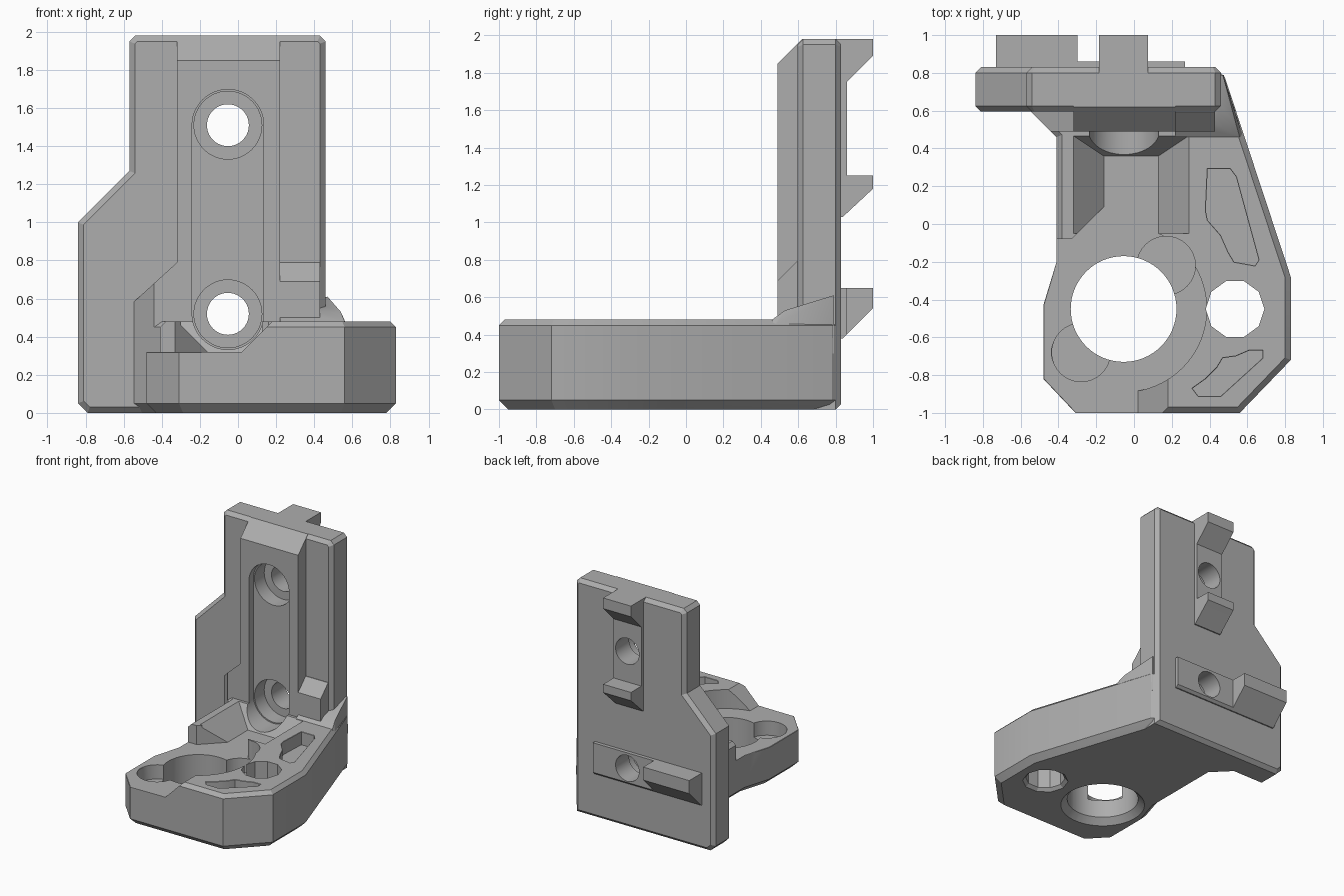
import bpy, bmesh, math
from mathutils import Vector

if "Cube" in bpy.data.objects:
    bpy.data.objects.remove(bpy.data.objects["Cube"])

grey = bpy.data.materials.new("matte_grey")
grey.use_nodes = True
GREY = (0.42, 0.42, 0.42, 1)
grey.diffuse_color = GREY
grey.node_tree.nodes["Principled BSDF"].inputs["Base Color"].default_value = GREY


def finish(name, bm):
    bmesh.ops.recalc_face_normals(bm, faces=bm.faces[:])
    mesh = bpy.data.meshes.new(name)
    bm.to_mesh(mesh)
    bm.free()
    mesh.materials.append(grey)
    ob = bpy.data.objects.new(name, mesh)
    bpy.context.collection.objects.link(ob)
    return ob


def chamfer(bm, edges, width):
    if edges:
        bmesh.ops.bevel(bm, geom=edges, offset=width, offset_type='OFFSET',
                        segments=1, profile=0.5, affect='EDGES', clamp_overlap=True)


def prism(name, pts, axis, lo, hi, lo_bevel=0, hi_bevel=0):
    """Extrude a 2D outline along an axis, with optional chamfered ends."""
    place = {'X': lambda a, b, t: (t, a, b),
             'Y': lambda a, b, t: (a, t, b),
             'Z': lambda a, b, t: (a, b, t)}[axis]
    bm = bmesh.new()
    rings = [[bm.verts.new(place(a, b, t)) for a, b in pts] for t in (lo, hi)]
    caps = [bm.faces.new(r) for r in rings]
    n = len(pts)
    for i in range(n):
        j = (i + 1) % n
        bm.faces.new((rings[0][i], rings[0][j], rings[1][j], rings[1][i]))
    bmesh.ops.recalc_face_normals(bm, faces=bm.faces[:])
    edge_sets = [list(c.edges) for c in caps]
    for edges, width in zip(edge_sets, (lo_bevel, hi_bevel)):
        if width:
            chamfer(bm, edges, width)
    return finish(name, bm)


def hull(name, pts):
    bm = bmesh.new()
    for p in pts:
        bm.verts.new(p)
    res = bmesh.ops.convex_hull(bm, input=bm.verts[:])
    junk = [v for v in res["geom_interior"] if isinstance(v, bmesh.types.BMVert)]
    bmesh.ops.delete(bm, geom=junk, context='VERTS')
    return finish(name, bm)


def circle(cx, cy, r, n=48, start=0.0, sweep=2 * math.pi):
    steps = n if sweep > 6 else n - 1
    return [(cx + r * math.cos(start + sweep * i / steps),
             cy + r * math.sin(start + sweep * i / steps)) for i in range(n)]


def combine(target, tools, operation, keep=False):
    for tool in tools:
        mod = target.modifiers.new("join", 'BOOLEAN')
        mod.operation, mod.solver, mod.object = operation, 'EXACT', tool
        bpy.context.view_layer.update()
        deps = bpy.context.evaluated_depsgraph_get()
        mesh = bpy.data.meshes.new_from_object(target.evaluated_get(deps))
        target.modifiers.clear()
        target.data = mesh
    if not keep:
        for tool in tools:
            bpy.data.objects.remove(tool)


# Base slab with chamfered rims
HOLE, SIDE = (-0.055, -0.45), (0.535, -0.45)
outline = [(-0.31, -1), (0.56, -1), (0.83, -0.72), (0.83, -0.28), (0.48, 0.78),
           (0.44, 0.82), (-0.55, 0.82), (-0.55, 0.6), (-0.41, 0.46),
           (-0.41, -0.2), (-0.48, -0.43), (-0.48, -0.82)]
body = prism("bracket_body", outline, 'Z', 0, 0.48, 0.05, 0.03)

# Lowered deck around the main hole and the channel leading to the wall
FLOOR = 0.32
deck_cuts = [
    prism("front_step", [(-1, FLOOR), (0.02, FLOOR), (0.24, 0.54), (0.24, 0.8), (-1, 0.8)],
          'Y', -1.1, -0.45),
    prism("round_step", circle(*HOLE, 0.44, 64), 'Z', FLOOR, 0.8),
    prism("left_step", [(-1, -0.5), (0, -0.5), (0.13, 0), (0.13, 0.1), (-0.15, 0.1),
                        (-0.33, -0.08), (-1, -0.08)], 'Z', FLOOR, 0.8),
    hull("channel", [(x, y, FLOOR) for x in (-0.16, 0.13) for y in (-0.05, 0.36)] +
         [(x, y, 0.5) for x in (-0.34, 0.31) for y in (-0.05, 0.48)]),
]
# Through holes, screw pockets and weight-saving pockets
deck_cuts += [prism("main_hole", circle(*HOLE, 0.28, 64), 'Z', -0.1, 0.8),
              prism("side_hole", circle(*SIDE, 0.155, 10), 'Z', -0.1, 0.8)]
for c, r, n, w in ((HOLE, 0.28, 64, 0.05), (SIDE, 0.155, 10, 0.025)):
    deck_cuts.append(hull("hole_chamfer", [(*p, -0.01) for p in circle(*c, r + w + 0.01, n)] +
                          [(*p, w) for p in circle(*c, r, n)]))
for c in ((0.17, -0.22), (-0.28, -0.68)):
    deck_cuts.append(prism("screw_pocket", circle(*c, 0.155, 32), 'Z', 0.2, 0.8))
pockets = [
    [(0.39, 0.29), (0.51, 0.29), (0.54, 0.25), (0.66, -0.19), (0.64, -0.22),
     (0.53, -0.2), (0.5, -0.15), (0.46, -0.06), (0.39, 0.02), (0.38, 0.07)],
    [(0.31, -0.87), (0.34, -0.91), (0.46, -0.91), (0.68, -0.71), (0.68, -0.67),
     (0.61, -0.67), (0.54, -0.7), (0.47, -0.71), (0.44, -0.76), (0.38, -0.82)],
]
deck_cuts += [prism("pocket", p, 'Z', 0.37, 0.8) for p in pockets]
combine(body, deck_cuts, 'DIFFERENCE')

# Chamfer the pocket rims and the outer rim of the lowered deck
bm = bmesh.new()
bm.from_mesh(body.data)
bmesh.ops.remove_doubles(bm, verts=bm.verts[:], dist=0.0005)


def sharp(e, z):
    return (len(e.link_faces) == 2 and all(abs(v.co.z - z) < 0.002 for v in e.verts)
            and e.is_convex and e.calc_face_angle() > 1.3)


def is_rim(e):
    m = (e.verts[0].co + e.verts[1].co) / 2
    flat = Vector((m.x, m.y))
    if sharp(e, FLOOR):
        return m.x < -0.42 or m.y < -0.97 or m.x + m.y < -1.25
    return (sharp(e, 0.48) and m.x > 0.3 and (flat - Vector(HOLE)).length > 0.47
            and (flat - Vector(SIDE)).length > 0.18 and m.y < 0.35)


chamfer(bm, [e for e in bm.edges if is_rim(e)], 0.022)
bm.to_mesh(body.data)
bm.free()

# Upright wall, centre rib, side blocks and corner gusset
plate = [(-0.79, 0), (-0.84, 0.05), (-0.84, 1.0), (-0.57, 1.27), (-0.57, 1.95), (-0.54, 1.98),
         (0.43, 1.98), (0.46, 1.95), (0.46, 0)]
flare = [(-0.55, 0.65), (-0.55, 0.6), (-0.44, 0.49), (-0.3, 0.49), (-0.3, 0.65)]
gusset = [(0.22, 0.46, 0.48), (0.22, 0.53, 0.53), (0.22, 0.79, 0.55), (0.56, 0.46, 0.48),
          (0.54, 0.53, 0.53), (0.47, 0.79, 0.61), (0.22, 0.46, 0.3), (0.22, 0.79, 0.3),
          (0.58, 0.46, 0.3), (0.475, 0.79, 0.3), (0.575, 0.47, 0.45)]
combine(body, [
    prism("back_plate", plate, 'Y', 0.595, 0.83, 0.03, 0.03),
    prism("centre_rib", [(0.49, 0.3), (0.49, 1.85), (0.62, 1.98), (0.7, 1.98), (0.7, 0.3)],
          'X', -0.32, 0.22),
    prism("right_block", [(0.49, 0.3), (0.49, 0.69), (0.59, 0.79), (0.65, 0.79), (0.65, 0.3)],
          'X', 0.2, 0.43),
    hull("left_flare", [(x, y, 0.3) for x, y in flare] +
         [(x, y, 0.58 + (x + 0.55) * 0.913) for x, y in flare]),
    hull("corner_gusset", gusset),
], 'UNION')

# Rail hooks on the back: a hook profile swept along x
def hook(name, x0, x1, top, lip, low):
    return prism(name, [(0.8, top), (1.0, top), (1.0, lip), (0.855, low + 0.015),
                        (0.84, low), (0.8, low)], 'X', x0, x1)


def strip(name, x0, x1, z0, z1):
    return prism(name, [(0.8, z0), (0.84, z0), (0.86, z0 + 0.02), (0.86, z1), (0.8, z1)],
                 'X', x0, x1)


combine(body, [
    strip("upper_strip", -0.185, 0.075, 1.1, 1.85),
    strip("lower_strip", -0.7, 0.27, 0.38, 0.65),
    hook("top_hook", -0.185, 0.075, 1.98, 1.89, 1.73),
    hook("middle_hook", -0.185, 0.075, 1.25, 1.18, 1.03),
    hook("lower_wide_hook", -0.73, -0.3, 0.65, 0.54, 0.38),
    hook("lower_small_hook", 0.2, 0.3, 0.65, 0.54, 0.38),
], 'UNION')

# Recessed slot with two counterbored screw holes
CX, SCREWS = -0.053, (0.52, 1.51)
slot = (circle(CX, SCREWS[1], 0.188, 25, 0, math.pi) +
        circle(CX, SCREWS[0], 0.188, 25, math.pi, math.pi))
bores = [prism("slot", slot, 'Y', 0.3, 0.55)]
for z in SCREWS:
    bores.append(prism("counterbore", circle(CX, z, 0.178, 48), 'Y', 0.3, 0.68))
    bores.append(prism("screw_hole", circle(CX, z, 0.11, 40), 'Y', 0.3, 1.1))
combine(body, bores, 'DIFFERENCE')

# Smooth the round walls, keep all corners crisp
bpy.ops.object.select_all(action='DESELECT')
body.select_set(True)
bpy.context.view_layer.objects.active = body
bpy.ops.object.shade_smooth_by_angle(angle=math.radians(20))
